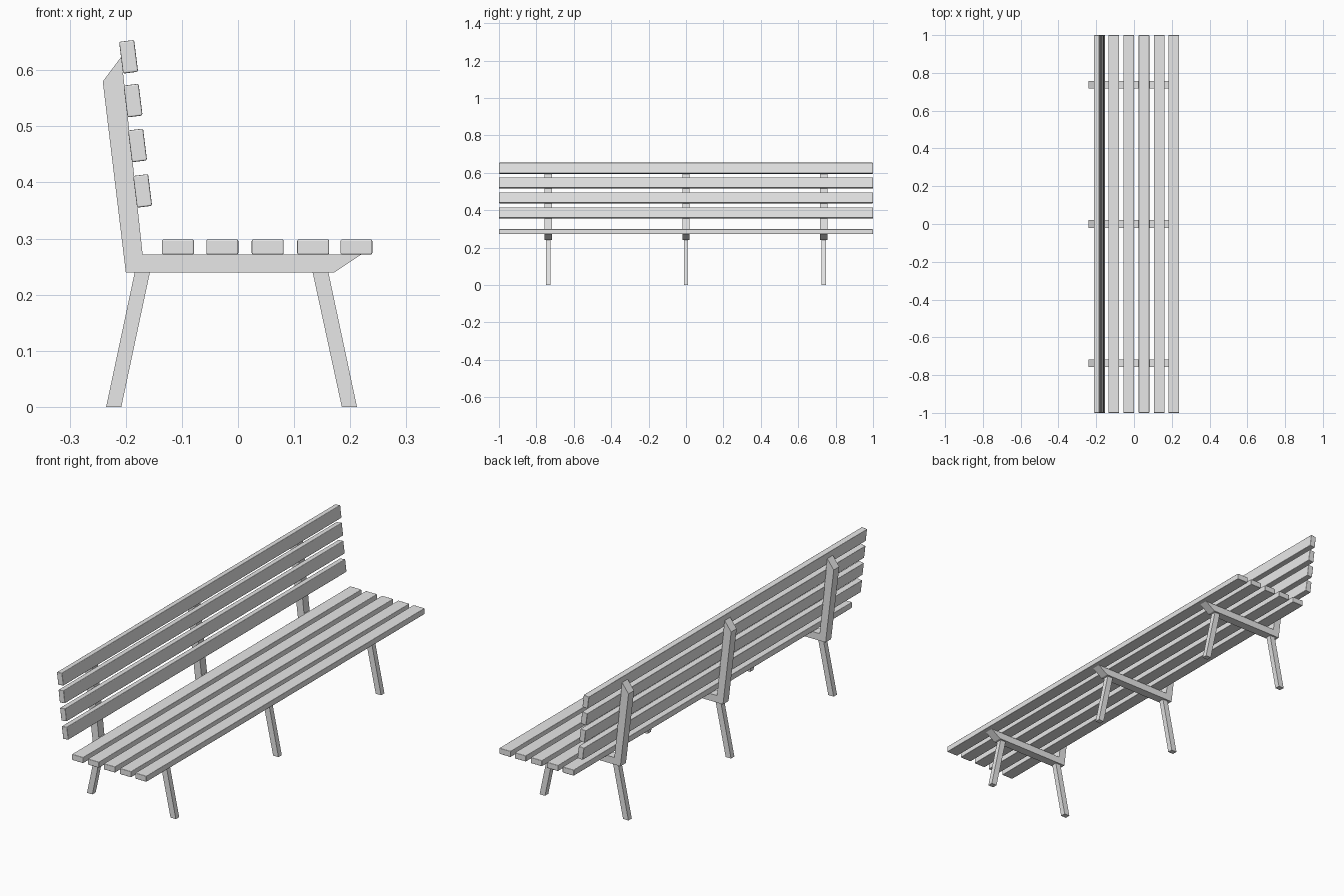
import bpy, bmesh, math
from mathutils import Matrix

cube = bpy.data.objects.get("Cube")
if cube:
    bpy.data.objects.remove(cube, do_unlink=True)

grey = bpy.data.materials.new("plain grey")
grey.use_nodes = True
grey.diffuse_color = (0.8, 0.8, 0.8, 1)
grey.node_tree.nodes["Principled BSDF"].inputs["Base Color"].default_value = (0.8, 0.8, 0.8, 1)


def add_object(name, bm):
    bmesh.ops.recalc_face_normals(bm, faces=bm.faces)
    mesh = bpy.data.meshes.new(name)
    bm.to_mesh(mesh)
    bm.free()
    mesh.materials.append(grey)
    obj = bpy.data.objects.new(name, mesh)
    bpy.context.collection.objects.link(obj)
    return obj


def prism(name, profile, y, width):
    """Extrude an (x, z) profile along y, centred on y."""
    bm = bmesh.new()
    face = bm.faces.new([bm.verts.new((x, y - width / 2, z)) for x, z in profile])
    new = bmesh.ops.extrude_face_region(bm, geom=[face])["geom"]
    verts = [v for v in new if isinstance(v, bmesh.types.BMVert)]
    bmesh.ops.translate(bm, verts=verts, vec=(0, width, 0))
    return add_object(name, bm)


def slat(name, x, z, tilt=0):
    """Full-length plank with softened edges; tilt turns it about y."""
    bm = bmesh.new()
    bmesh.ops.create_cube(bm, size=1, matrix=Matrix.Diagonal((0.057, 2, 0.027, 1)))
    obj = add_object(name, bm)
    obj.location = (x, 0, z)
    obj.rotation_euler.y = tilt
    bevel = obj.modifiers.new("soft edges", 'BEVEL')
    bevel.width = 0.003
    bevel.segments = 2
    for poly in obj.data.polygons:
        poly.use_smooth = True
    bevel.harden_normals = True


# Seat slats
for i, x in enumerate((-0.107, -0.028, 0.053, 0.134, 0.211)):
    slat(f"seat_slat_{i + 1}", x, 0.285)

# Backrest slats, leaning back
lean = math.radians(90 + 7.1) - math.radians(14.2)
for i, (x, z) in enumerate(((-0.170, 0.385), (-0.179, 0.466), (-0.187, 0.546), (-0.195, 0.624))):
    slat(f"back_slat_{i + 1}", x, z, lean)

# Three supports: bent frame plus two splayed legs
frame = [(-0.2, 0.24), (0.172, 0.24), (0.22, 0.272), (-0.17, 0.272), (-0.208, 0.624), (-0.241, 0.58)]
front_leg = [(0.133, 0.24), (0.185, 0), (0.212, 0), (0.161, 0.24)]
back_leg = [(-0.184, 0.24), (-0.235, 0), (-0.208, 0), (-0.157, 0.24)]
for side, y in (("left", 0.737), ("middle", 0), ("right", -0.737)):
    prism(f"{side}_frame", frame, y, 0.04)
    prism(f"{side}_front_leg", front_leg, y, 0.024)
    prism(f"{side}_back_leg", back_leg, y, 0.024)
